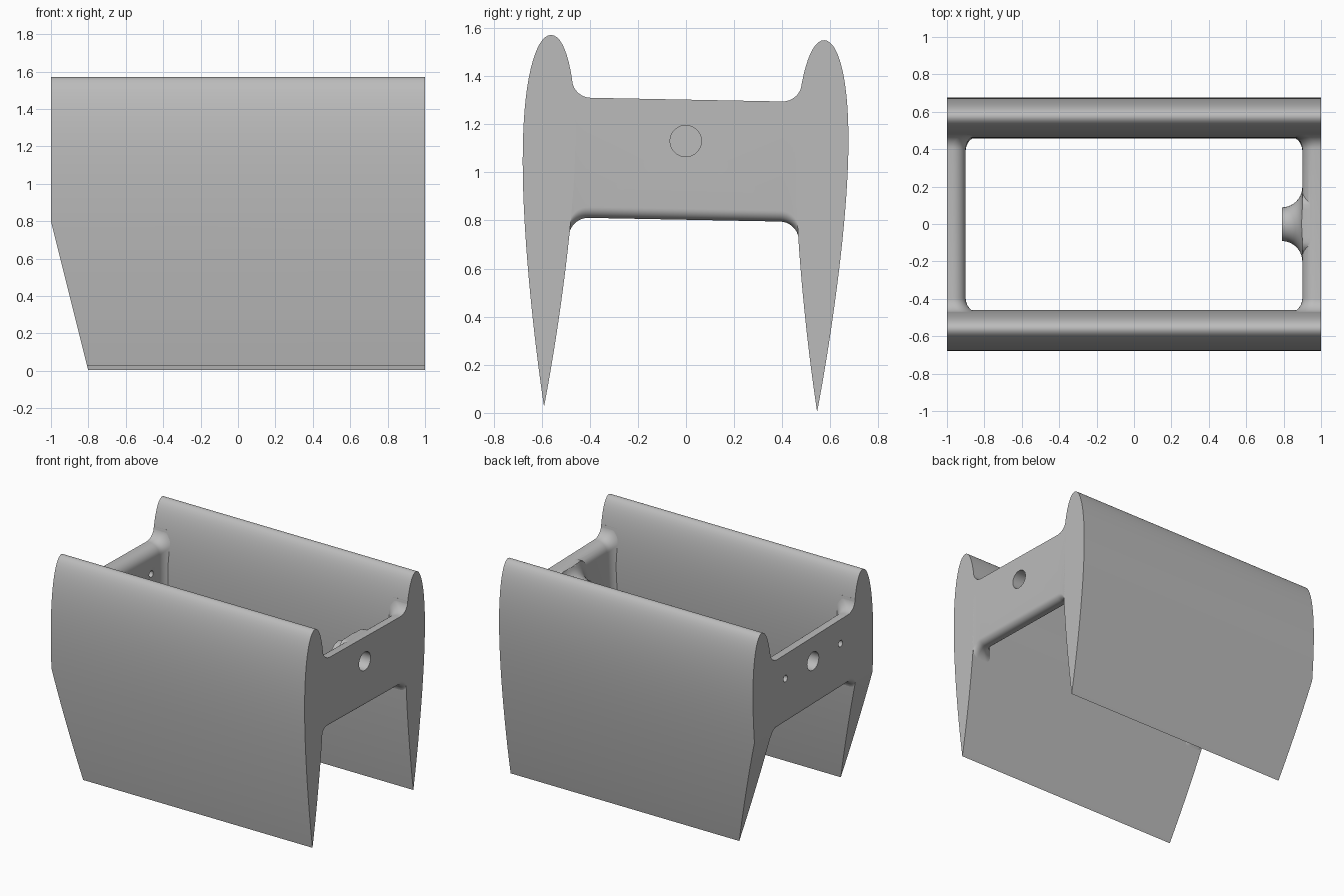
import bpy, bmesh, math
from mathutils import Matrix, Vector

if "Cube" in bpy.data.objects:
    bpy.data.objects.remove(bpy.data.objects["Cube"], do_unlink=True)

grey = bpy.data.materials.new("plain grey")
grey.use_nodes = True
COL = (0.5, 0.5, 0.5, 1)
grey.diffuse_color = COL
grey.node_tree.nodes["Principled BSDF"].inputs["Base Color"].default_value = COL

CHORD, FIN_Y, THICK = 1.545, 0.5675, 0.141
AXIS_Z = 1.115
# Whole body leans slightly about x
LEAN = Matrix.Translation((0, -0.0225, 0.015)) @ Matrix.Rotation(-0.0192, 4, 'X')


def make(name, rings, mirror=False):
    """Loft closed rings of points and cap both ends."""
    bm = bmesh.new()
    vs = [[bm.verts.new((-p[0] if mirror else p[0], p[1], p[2])) for p in r] for r in rings]
    n = len(vs[0])
    for a, b in zip(vs, vs[1:]):
        for i in range(n):
            j = (i + 1) % n
            bm.faces.new((a[i], a[j], b[j], b[i]))
    bm.faces.new(vs[0])
    bm.faces.new(vs[-1])
    bmesh.ops.recalc_face_normals(bm, faces=bm.faces)
    me = bpy.data.meshes.new(name)
    bm.to_mesh(me)
    bm.free()
    ob = bpy.data.objects.new(name, me)
    bpy.context.collection.objects.link(ob)
    me.materials.append(grey)
    return ob


def combine(ob, tool, op):
    m = ob.modifiers.new(op, 'BOOLEAN')
    m.operation, m.solver, m.object = op, 'EXACT', tool
    bpy.context.view_layer.objects.active = ob
    bpy.ops.object.modifier_apply(modifier=m.name)
    bpy.data.objects.remove(tool, do_unlink=True)


def circle_x(x, r, y=0, n=48):
    return [(x, y + r * math.cos(2 * math.pi * i / n),
             AXIS_Z + r * math.sin(2 * math.pi * i / n)) for i in range(n)]


def drill(ob, x0, x1, r, y=0):
    combine(ob, make("drill", [circle_x(x0, r, y), circle_x(x1, r, y)]), 'DIFFERENCE')


def finish(ob):
    """Lean the part, trim the slanted end and shade it."""
    bm = bmesh.new()
    bm.from_mesh(ob.data)
    bm.transform(LEAN)
    cut = bmesh.ops.bisect_plane(bm, geom=bm.verts[:] + bm.edges[:] + bm.faces[:],
                                 plane_co=(-1, 0, 0.8), plane_no=Vector((-0.8, 0, -0.2)),
                                 clear_outer=True)
    edges = [e for e in cut["geom_cut"] if isinstance(e, bmesh.types.BMEdge)]
    if edges:
        bmesh.ops.holes_fill(bm, edges=edges, sides=0)
    bmesh.ops.recalc_face_normals(bm, faces=bm.faces)
    bm.to_mesh(ob.data)
    bm.free()
    bpy.ops.object.select_all(action='DESELECT')
    ob.select_set(True)
    bpy.context.view_layer.objects.active = ob
    bpy.ops.object.shade_smooth_by_angle(angle=math.radians(30))


# Two wing-section side fins, nose up
def half_width(s):
    return 5 * THICK * CHORD * (0.2969 * math.sqrt(s) - 0.126 * s - 0.3516 * s**2
                                + 0.2843 * s**3 - 0.1036 * s**4)


STEPS = 40
stations = [(1 - math.cos(math.pi * i / STEPS)) / 2 for i in range(STEPS + 1)]
fin = [(half_width(s), CHORD * (1 - s)) for s in stations]
fin += [(-w, z) for w, z in fin[-2:0:-1]]
for name, side in (("front_fin", -1), ("back_fin", 1)):
    finish(make(name, [[(x, side * FIN_Y + w, z) for w, z in fin] for x in (-1, 1)]))


# End walls that flare where they meet the fins
def arc(cx, cz, r, start, end, n=8):
    return [(cx + r * math.cos(math.radians(start + (end - start) * i / n)),
             cz + r * math.sin(math.radians(start + (end - start) * i / n)))
            for i in range(n + 1)]


def wall_ring(y, flare):
    top, low, inner = 1.287 + flare, 0.788 - flare, 0.9 - flare
    sec = arc(0.955, low + 0.045, 0.045, 270, 360) + [(1, top)]
    sec += arc(inner + 0.07, top - 0.07, 0.07, 90, 180)
    sec += arc(inner + 0.04, low + 0.04, 0.04, 180, 270)
    return [(x, y, z) for x, z in sec]


R, END = 0.08, 0.478
side = [(END - R + R * math.sin(a), R - R * math.cos(a))
        for a in (math.radians(10 * i) for i in range(10))] + [(0.52, R)]
path = [(-y, f) for y, f in reversed(side)] + side
rings = [wall_ring(y, f) for y, f in path]

# Right-hand wall: trumpet boss inside, blind hole outside
wall = make("shaft_wall", rings)
flare = [(0.79 + 0.11 * math.sin(a), 0.2 - 0.11 * math.cos(a))
         for a in (math.radians(9 * i) for i in range(11))]
boss = make("boss", [[(x, y, min(z, 1.28)) for x, y, z in circle_x(x, r)]
                     for x, r in flare + [(0.95, 0.2)]])
combine(wall, boss, 'UNION')
drill(wall, 0.83, 1.1, 0.065)
finish(wall)

# Opposite wall: through hole with a fixing hole on each side
mount = make("mount_wall", rings, mirror=True)
drill(mount, -1.1, -0.7, 0.065)
for y in (-0.31, 0.31):
    drill(mount, -1.1, -0.7, 0.023, y)
finish(mount)
